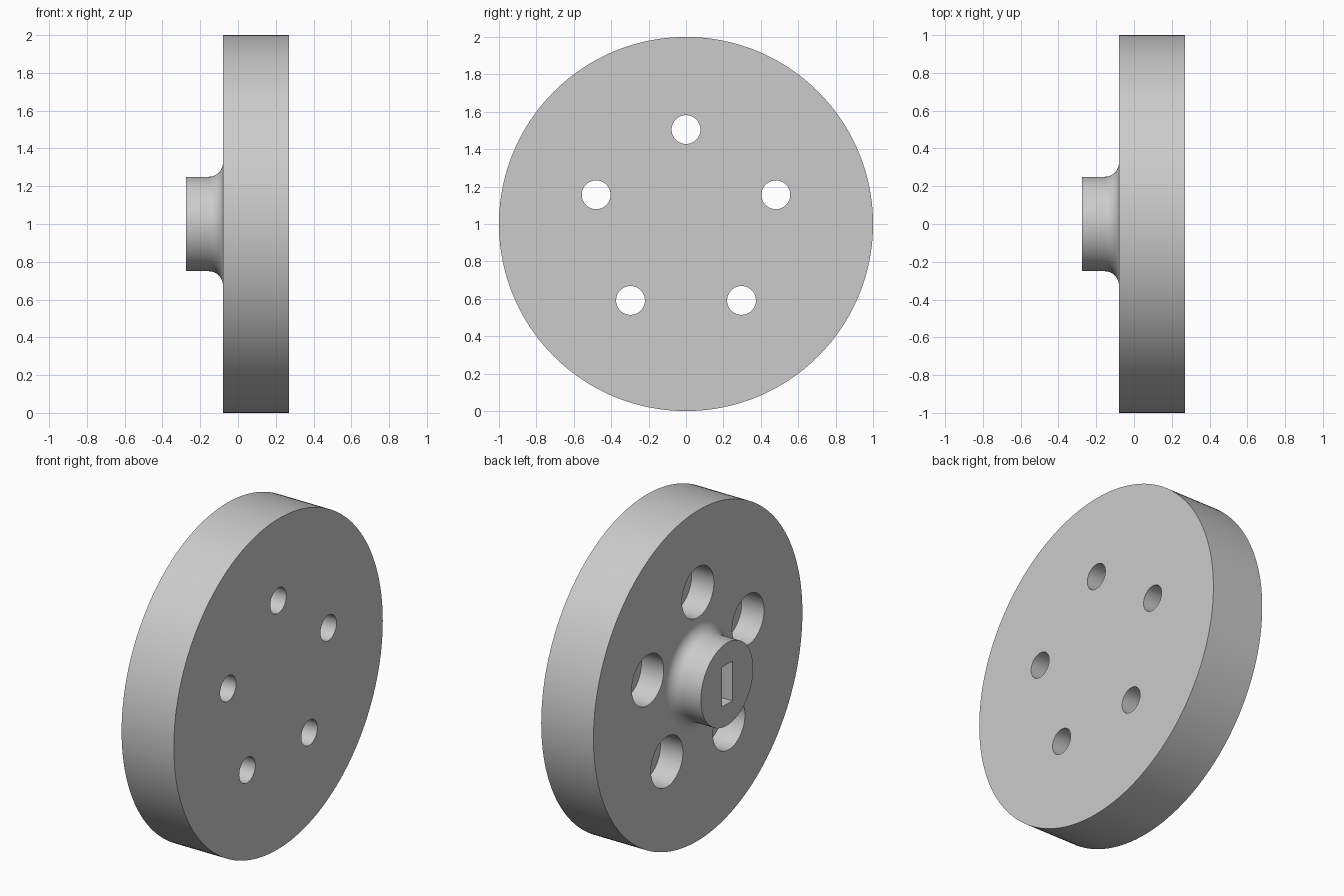
import bpy
import bmesh
from math import pi, sin, cos, tau
from mathutils import Matrix, Vector

if "Cube" in bpy.data.objects:
    bpy.data.objects.remove(bpy.data.objects["Cube"], do_unlink=True)

DISC_LEFT, DISC_RIGHT = -0.08, 0.27
HUB_END, HUB_RADIUS, FILLET = -0.275, 0.25, 0.075
AXIS = Vector((0, 0, 1))            # wheel centre; the axle runs along x

grey = bpy.data.materials.new("light grey")
grey.use_nodes = True
grey.diffuse_color = (0.6, 0.6, 0.6, 1)
grey.node_tree.nodes["Principled BSDF"].inputs["Base Color"].default_value = (0.6, 0.6, 0.6, 1)


def make_object(name, bm, location):
    bmesh.ops.recalc_face_normals(bm, faces=bm.faces)
    mesh = bpy.data.meshes.new(name)
    bm.to_mesh(mesh)
    bm.free()
    mesh.materials.append(grey)
    obj = bpy.data.objects.new(name, mesh)
    obj.location = location
    bpy.context.collection.objects.link(obj)
    return obj


def lathe(name, profile, location, steps):
    """Turn (x, radius) points about the x direction and cap both ends."""
    bm = bmesh.new()
    verts = [bm.verts.new((x, 0, r)) for x, r in profile]
    edges = [bm.edges.new(pair) for pair in zip(verts, verts[1:])]
    bmesh.ops.spin(bm, geom=verts + edges, cent=(0, 0, 0), axis=(1, 0, 0),
                   angle=tau, steps=steps)
    bmesh.ops.remove_doubles(bm, verts=bm.verts, dist=1e-5)
    bmesh.ops.holes_fill(bm, edges=bm.edges, sides=0)
    return make_object(name, bm, location)


def cut(target, cutter):
    mod = target.modifiers.new("cut", 'BOOLEAN')
    mod.operation = 'DIFFERENCE'
    mod.solver = 'EXACT'
    mod.object = cutter
    bpy.context.view_layer.objects.active = target
    bpy.ops.object.modifier_apply(modifier=mod.name)
    bpy.data.objects.remove(cutter, do_unlink=True)


# Disc and hub joined by a concave fillet
fillet = [(DISC_LEFT - FILLET + FILLET * sin(a), HUB_RADIUS + FILLET * (1 - cos(a)))
          for a in (i * pi / 20 for i in range(11))]
profile = [(HUB_END, HUB_RADIUS)] + fillet + [(DISC_LEFT, 1), (DISC_RIGHT, 1)]
wheel = lathe("wheel_disc", profile, AXIS, 160)

# Five counterbored holes
STEP = DISC_LEFT + 0.15
bore = [(DISC_LEFT - 0.1, 0.153), (STEP, 0.153), (STEP, 0.077), (DISC_RIGHT + 0.1, 0.077)]
for i in range(5):
    a = i * tau / 5
    cut(wheel, lathe("hole_cutter", bore, AXIS + 0.505 * Vector((0, sin(a), cos(a))), 64))

# Blind rectangular shaft slot in the hub
bm = bmesh.new()
bmesh.ops.create_cube(bm, size=1, matrix=Matrix.Diagonal((0.5, 0.1, 0.24, 1)))
cut(wheel, make_object("slot_cutter", bm, AXIS + Vector((HUB_END, 0, 0))))

bpy.ops.object.select_all(action='DESELECT')
wheel.select_set(True)
bpy.context.view_layer.objects.active = wheel
bpy.ops.object.shade_smooth_by_angle(angle=pi / 6)
